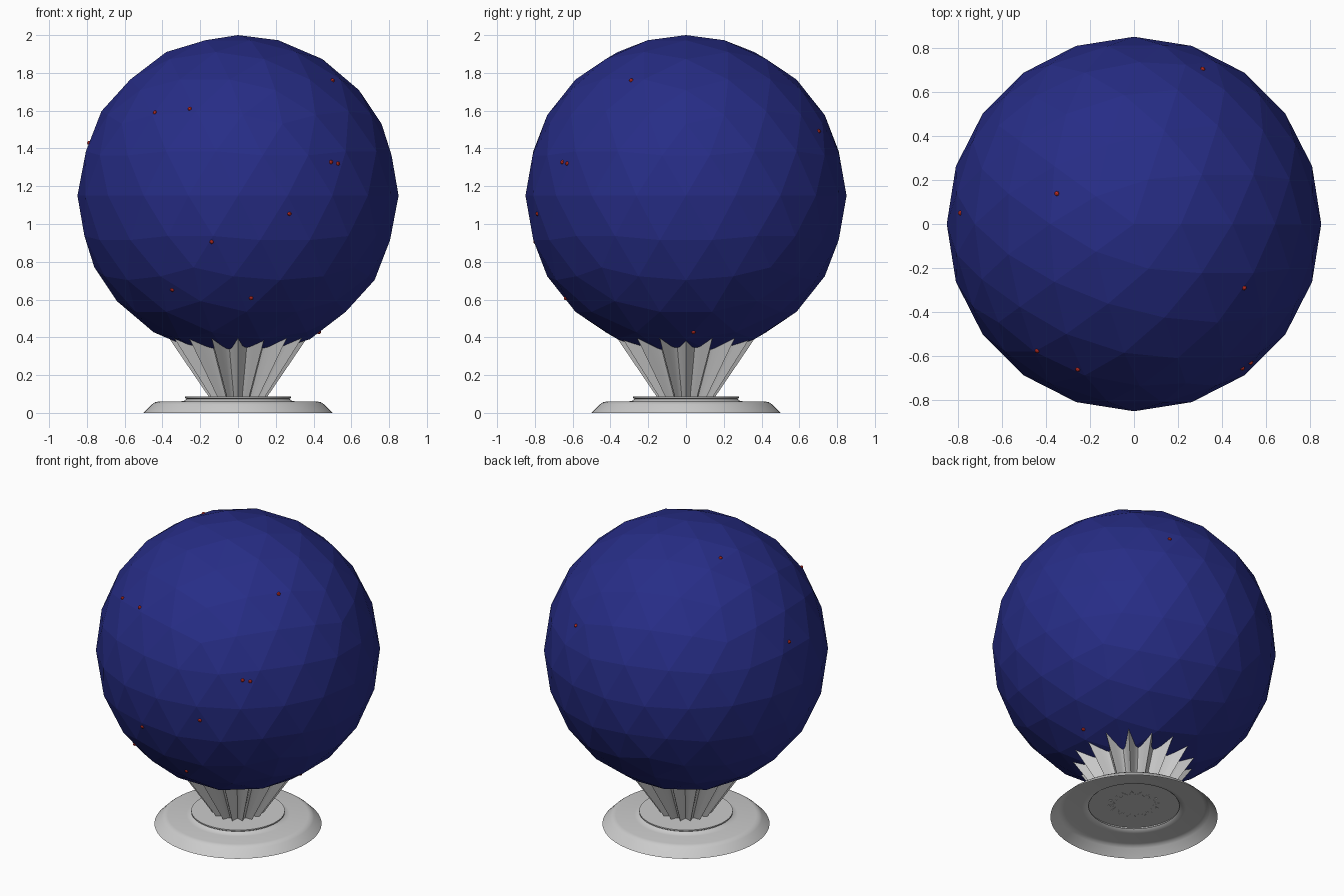
import bpy, bmesh, math
from mathutils import Vector
from mathutils.bvhtree import BVHTree

if "Cube" in bpy.data.objects:
    bpy.data.objects.remove(bpy.data.objects["Cube"])

CENTRE = Vector((0, 0, 1.15))
RADIUS = 0.85


def material(name, rgb):
    m = bpy.data.materials.new(name)
    m.diffuse_color = (*rgb, 1)
    m.use_nodes = True
    m.node_tree.nodes["Principled BSDF"].inputs["Base Color"].default_value = m.diffuse_color
    return m


def finish(name, bm, mat=None, smooth=None):
    me = bpy.data.meshes.new(name)
    bm.to_mesh(me)
    bm.free()
    ob = bpy.data.objects.new(name, me)
    bpy.context.collection.objects.link(ob)
    if mat:
        me.materials.append(mat)
    if smooth:
        bpy.ops.object.select_all(action='DESELECT')
        ob.select_set(True)
        bpy.context.view_layer.objects.active = ob
        bpy.ops.object.shade_smooth_by_angle(angle=math.radians(smooth))
    return ob


def loft(bm, rings):
    """Bridge consecutive closed rings of points."""
    vs = [[bm.verts.new(p) for p in ring] for ring in rings]
    n = len(vs[0])
    for a, b in zip(vs, vs[1:]):
        for i in range(n):
            j = (i + 1) % n
            bm.faces.new((a[i], a[j], b[j], b[i]))
    return vs


# Low-poly globe
blue = material("globe_blue", (0.02, 0.026, 0.24))
bm = bmesh.new()
bmesh.ops.create_icosphere(bm, subdivisions=3, radius=RADIUS)
bmesh.ops.translate(bm, verts=bm.verts, vec=CENTRE)
tree = BVHTree.FromBMesh(bm)
finish("globe", bm, blue)

# Small red markers sitting on the globe facets
red = material("marker_red", (0.6, 0.03, 0.02))
spots = [(-.44, -.575, 1.59), (-.255, -.66, 1.61), (-.79, .05, 1.43),
         (.50, -.665, 1.33), (.53, -.63, 1.32), (.27, -.78, 1.055),
         (-.14, -.80, .905), (-.35, -.58, .65), (.07, -.64, .605),
         (.50, -.29, 1.76), (.31, .70, 1.49), (-.355, .14, 1.91),
         (.43, .04, .425)]
for k, p in enumerate(spots, 1):
    d = (Vector(p) - CENTRE).normalized()
    hit = tree.ray_cast(CENTRE + d * 2, -d)[0]
    bm = bmesh.new()
    bmesh.ops.create_icosphere(bm, subdivisions=2, radius=0.011)
    bmesh.ops.translate(bm, verts=bm.verts, vec=hit)
    finish(f"marker_{k:02d}", bm, red)

# Hollow round foot: a turned shell, open underneath
profile = [(.50, 0), (.455, .045), (.44, .056), (.42, .06), (.31, .06),
           (.285, .064), (.272, .074), (.28, .079), (.28, .087)]
N = 64
bm = bmesh.new()
rings = loft(bm, [[(r * math.cos(2 * math.pi * i / N), r * math.sin(2 * math.pi * i / N), z)
                   for i in range(N)] for r, z in profile])
bm.faces.new(rings[-1])
finish("foot", bm, smooth=35)

# Flared fluted collar: sharp ribs with rounded valleys, top hidden in the globe
RIBS, SEG = 16, 6


def star(peak, valley, z):
    pts = []
    for i in range(RIBS * SEG):
        a = 2 * math.pi * i / (RIBS * SEG)
        r = valley + (peak - valley) * (1 - math.sin(math.pi * (i % SEG) / SEG))
        pts.append((r * math.cos(a), r * math.sin(a), z))
    return pts


bm = bmesh.new()
loft(bm, [star(.155, .115, .086), star(.375, .265, .41)])
finish("fluted_collar", bm, smooth=50)
